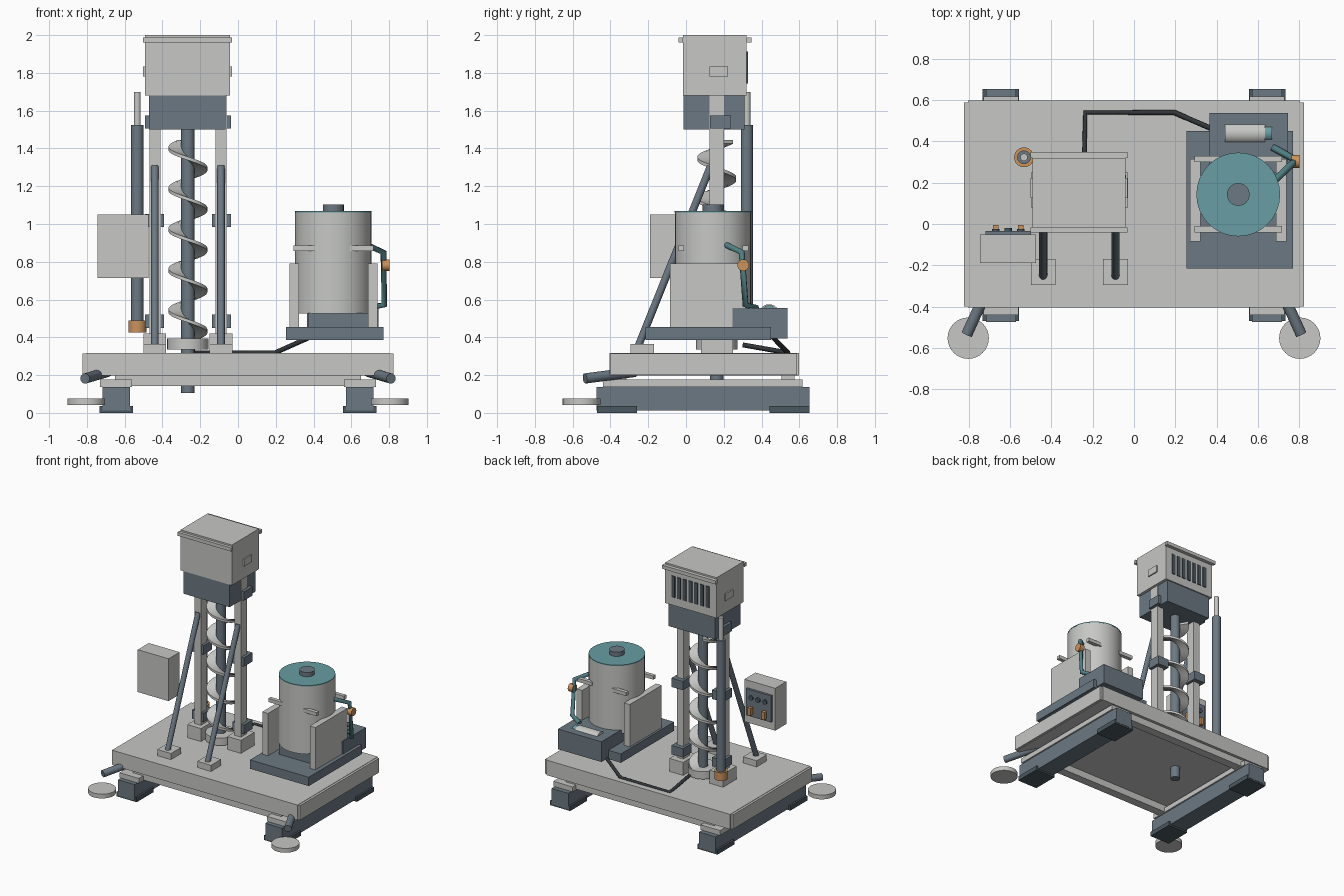
import bpy, bmesh, math
from mathutils import Vector

if "Cube" in bpy.data.objects:
    bpy.data.objects.remove(bpy.data.objects["Cube"], do_unlink=True)


def material(name, r, g, b):
    m = bpy.data.materials.new(name)
    m.use_nodes = True
    m.diffuse_color = (r, g, b, 1)
    m.node_tree.nodes["Principled BSDF"].inputs["Base Color"].default_value = (r, g, b, 1)
    return m


LIGHT = material("light grey paint", .57, .58, .56)
SLATE = material("slate steel", .15, .19, .225)
DARK = material("dark slate", .07, .095, .115)
TEAL = material("teal lid", .14, .34, .37)
PIPE = material("teal pipe", .08, .21, .23)
COPPER = material("copper", .6, .29, .11)
RUBBER = material("black rubber", .03, .036, .04)


def finish(name, bm, mat, smooth=False):
    bmesh.ops.recalc_face_normals(bm, faces=bm.faces)
    me = bpy.data.meshes.new(name)
    bm.to_mesh(me)
    bm.free()
    ob = bpy.data.objects.new(name, me)
    bpy.context.collection.objects.link(ob)
    me.materials.append(mat)
    if smooth:
        bpy.ops.object.select_all(action='DESELECT')
        ob.select_set(True)
        bpy.context.view_layer.objects.active = ob
        bpy.ops.object.shade_smooth_by_angle(angle=math.radians(35))
    return ob


def box(name, x, y, z, mat):
    """Box from (low, high) ranges on each axis."""
    bm = bmesh.new()
    bmesh.ops.create_cube(bm, size=1)
    for v in bm.verts:
        v.co = [(a + b) / 2 + c * (b - a) for c, (a, b) in zip(v.co, (x, y, z))]
    return finish(name, bm, mat)


def rod(name, a, b, r, mat, sides=20, smooth=True):
    """Cylinder between two points."""
    a, b = Vector(a), Vector(b)
    bm = bmesh.new()
    bmesh.ops.create_cone(bm, cap_ends=True, segments=sides, radius1=r, radius2=r, depth=(b - a).length)
    turn = (b - a).to_track_quat('Z', 'Y')
    for v in bm.verts:
        v.co = turn @ v.co + (a + b) / 2
    return finish(name, bm, mat, smooth)


def tube(name, points, r, mat):
    """Round pipe along a polyline."""
    cu = bpy.data.curves.new(name, 'CURVE')
    cu.dimensions = '3D'
    cu.bevel_depth = r
    cu.bevel_resolution = 2
    cu.use_fill_caps = True
    sp = cu.splines.new('POLY')
    sp.points.add(len(points) - 1)
    for p, co in zip(sp.points, points):
        p.co = (*co, 1)
    cu.materials.append(mat)
    ob = bpy.data.objects.new(name, cu)
    bpy.context.collection.objects.link(ob)


def around(c, h):
    return (c - h, c + h)


# Platform with end trims and cross rails
box("platform", (-.805, .805), (-.405, .598), (.198, .317), LIGHT)
for s, side in ((-1, "right"), (1, "left")):
    box(f"platform_trim_{side}", around(s * .81, .013), (-.40, .588), (.20, .314), LIGHT)
    # Skids, their cap plates and feet
    box(f"skid_{side}", around(s * .645, .073), (-.475, .655), (.012, .137), SLATE)
    box(f"skid_cap_{side}", around(s * .645, .085), (-.44, .617), (.137, .176), LIGHT)
    for y, end in ((-.365, "front"), (.547, "back")):
        box(f"skid_foot_{end}_{side}", around(s * .645, .088), around(y, .106), (0, .036), DARK)
    # Outrigger arms and pads
    rod(f"outrigger_arm_{side}", (s * .69, -.27, .217), (s * .81, -.535, .182), .027, SLATE)
    rod(f"outrigger_pad_{side}", (s * .803, -.553, .042), (s * .803, -.553, .076), .1, LIGHT, 32)
for y, end in ((-.35, "front"), (.54, "back")):
    box(f"cross_rail_{end}", (-.65, .65), around(y, .035), (.143, .198), LIGHT)

# Drill shaft with collar
CX, CY = -.265, .163
rod("drill_shaft", (CX, CY, .105), (CX, CY, 1.5), .036, SLATE)
rod("shaft_collar", (CX, CY, .335), (CX, CY, .395), .11, LIGHT, 32)

# Auger flight: a thin helical ribbon
PITCH, TOP, TURNS, STEPS = .215, 1.435, 5, 32
bm = bmesh.new()
rows = []
for i in range(TURNS * STEPS + 1):
    drop = PITCH * i / STEPS
    ang = math.pi - math.tau * .16 + math.tau * i / STEPS
    rows.append([bm.verts.new((CX + r * math.cos(ang), CY + r * math.sin(ang), TOP - drop + dz))
                 for r, dz in ((.03, .009), (.103, .009), (.103, -.009), (.03, -.009))])
for a, b in zip(rows, rows[1:]):
    for k in range(4):
        n = (k + 1) % 4
        bm.faces.new((a[k], a[n], b[n], b[k]))
bm.faces.new(rows[0])
bm.faces.new(rows[-1])
finish("auger_flight", bm, LIGHT, True)

# Mast: rails, feet, clamps and braces
for s, side in ((-1, "right"), (1, "left")):
    x = CX + s * .175
    box(f"mast_rail_{side}", around(x, .029), (.125, .202), (.317, 1.68), LIGHT)
    box(f"mast_foot_{side}", around(x, .06), (.08, .25), (.317, .42), LIGHT)
    for i, z in enumerate((.485, 1.018, 1.54)):
        box(f"mast_clamp_{side}_{i + 1}", around(x + s * .002, .05), (.128, .237), around(z, .035), SLATE)
    box(f"brace_foot_{side}", around(x, .06), (-.295, -.17), (.317, .366), LIGHT)
    rod(f"brace_{side}", (x, -.262, .33), (x, .13, 1.305), .02, SLATE)

# Drive head
box("gearbox", (-.47, -.065), (-.013, .31), (1.5, 1.68), SLATE)
box("head_housing", (-.492, -.042), (-.016, .32), (1.68, 2.0), LIGHT)
for y, end in (((-.04, -.016), "front"), ((.32, .348), "back")):
    box(f"head_lip_{end}", (-.502, -.032), y, (1.96, 1.988), LIGHT)
for x, side in ((-.494, "right"), (-.04, "left")):
    box(f"head_side_plate_{side}", around(x, .008), (.125, .222), (1.78, 1.835), LIGHT)
for i in range(7):
    box(f"head_vent_{i + 1}", around(CX + (i - 3) * .05, .015), (.318, .327), (1.745, 1.913), DARK)

# Feed cylinder
FX, FY = -.533, .323
rod("feed_cylinder", (FX, FY, .44), (FX, FY, 1.525), .033, SLATE)
rod("feed_rod", (FX, FY, 1.52), (FX, FY, 1.7), .018, LIGHT)
rod("feed_collar", (FX, FY, .425), (FX, FY, .49), .048, COPPER, 24)

# Control cabinet
box("control_cabinet", (-.745, -.475), (-.19, -.052), (.715, 1.05), LIGHT)
box("control_panel", (-.72, -.5), (-.055, -.034), (.78, .99), SLATE)
for x, side in ((-.67, "right"), (-.548, "left")):
    box(f"control_lever_{side}", around(x, .013), (-.036, -.004), (.80, .86), COPPER)
    rod(f"control_button_{side}", (x, -.036, .93), (x, -.024, .93), .018, DARK, 16)
rod("control_dial", (-.61, -.036, .93), (-.61, -.02, .93), .018, DARK, 16)

# Mixing tank on its tray
TX, TY = .505, .143
box("tank_tray", (.255, .77), (-.215, .45), (.385, .455), SLATE)
box("tank_pedestal", around(.53, .16), around(TY, .16), (.455, .53), SLATE)
rod("tank", (TX, TY, .525), (TX, TY, 1.062), .202, LIGHT, 32)
rod("tank_lid", (TX, TY, 1.06), (TX, TY, 1.068), .203, TEAL, 32)
rod("tank_cap", (TX, TY, 1.065), (TX, TY, 1.102), .055, SLATE, 24)
for s, side in ((-1, "right"), (1, "left")):
    box(f"tank_side_plate_{side}", around(TX + s * .208, .025), (-.085, .315), (.45, .79), LIGHT)
    for y, end in ((-.025, "front"), (.315, "back")):
        box(f"tank_lug_{end}_{side}", around(TX + s * .15, .062), around(y, .015), (.857, .885), LIGHT)

# Pump unit behind the tank
box("pump_base", (.365, .745), (.247, .537), (.395, .555), SLATE)
rod("pump_motor", (.44, .44, .52), (.635, .44, .52), .055, LIGHT, 24)
rod("pump_end", (.635, .44, .53), (.668, .44, .53), .04, TEAL, 20)
tube("tank_pipe", [(.67, .2, .895), (.77, .295, .85), (.775, .315, .572), (.67, .372, .555)], .017, PIPE)
rod("pipe_valve", (.762, .303, .782), (.802, .303, .782), .031, COPPER, 20)

# Supply hose across the platform
tube("supply_hose", [(-.24, .3, .36), (-.236, .54, .318), (.195, .54, .318), (.38, .46, .4)], .013, RUBBER)
